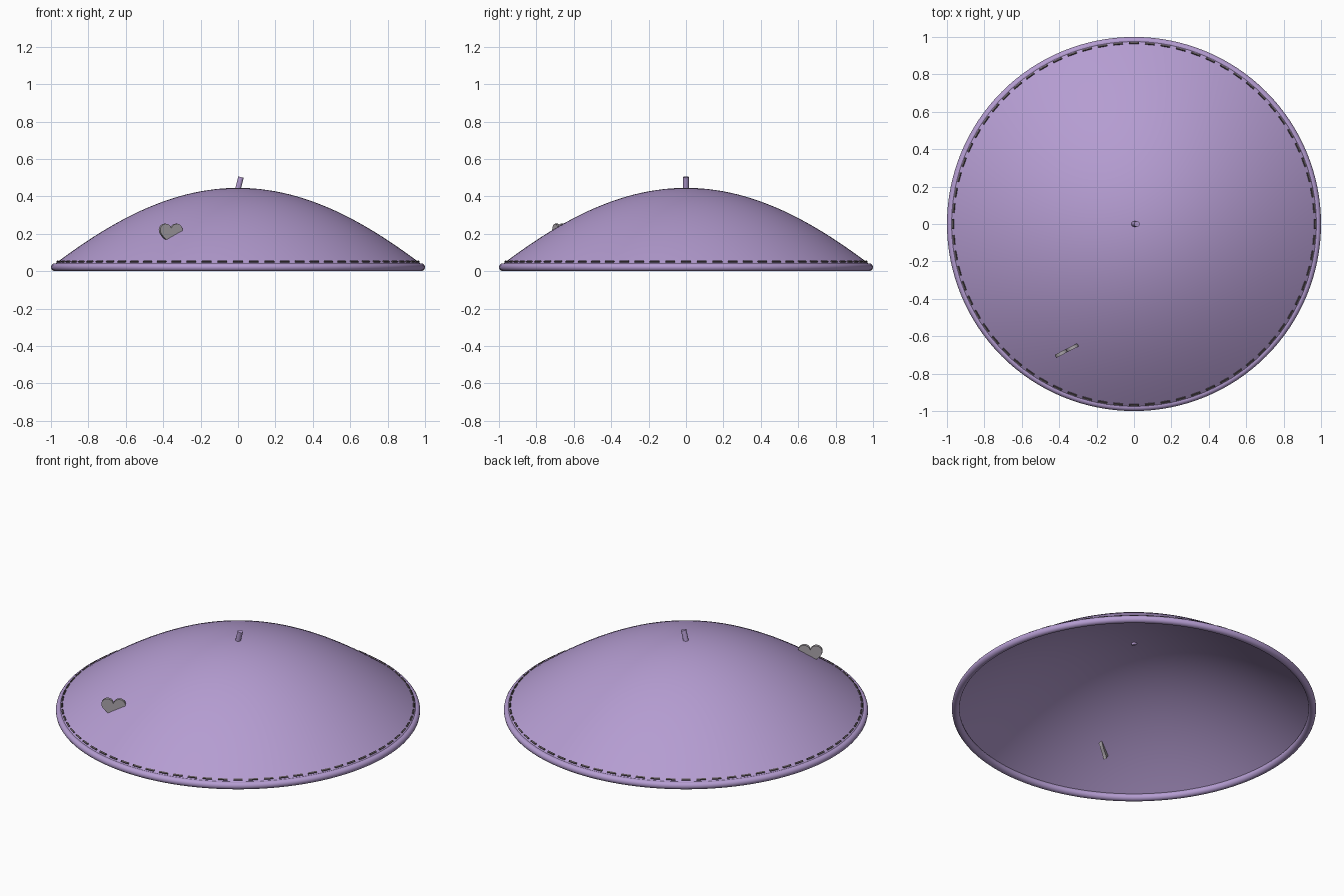
import bpy, bmesh, math
from mathutils import Matrix, Vector

if "Cube" in bpy.data.objects:
    bpy.data.objects.remove(bpy.data.objects["Cube"])


def material(name, rgb):
    m = bpy.data.materials.new(name)
    m.diffuse_color = (*rgb, 1)
    m.use_nodes = True
    m.node_tree.nodes["Principled BSDF"].inputs["Base Color"].default_value = m.diffuse_color
    return m


LILAC = material("lilac felt", (0.46, 0.335, 0.64))
GREY = material("grey metal", (0.40, 0.37, 0.40))
THREAD = material("dark thread", (0.11, 0.09, 0.10))


def finish(name, bm, mat, angle=40):
    bmesh.ops.recalc_face_normals(bm, faces=bm.faces)
    me = bpy.data.meshes.new(name)
    bm.to_mesh(me)
    bm.free()
    me.materials.append(mat)
    ob = bpy.data.objects.new(name, me)
    bpy.context.collection.objects.link(ob)
    bpy.ops.object.select_all(action='DESELECT')
    ob.select_set(True)
    bpy.context.view_layer.objects.active = ob
    bpy.ops.object.shade_smooth_by_angle(angle=math.radians(angle))
    return ob


def lathe(name, profile, mat, closed=False, steps=128):
    bm = bmesh.new()
    vs = [bm.verts.new((r, 0, z)) for r, z in profile]
    pairs = list(zip(vs, vs[1:])) + ([(vs[-1], vs[0])] if closed else [])
    es = [bm.edges.new(p) for p in pairs]
    bmesh.ops.spin(bm, geom=vs + es, cent=(0, 0, 0), axis=(0, 0, 1),
                   angle=2 * math.pi, steps=steps, use_duplicate=False)
    bmesh.ops.remove_doubles(bm, verts=bm.verts, dist=1e-5)
    return finish(name, bm, mat)


def dome_z(r):
    return 0.445 - 0.4625 * r ** 2 + 0.04 * r ** 4


# Crown: thin shell, outer curve down to the rim and inner curve back up
N = 32
outer = [(0.985 * i / N, dome_z(0.985 * i / N)) for i in range(N + 1)]
inner = [(0.972 * i / N, dome_z(0.972 * i / N) - 0.012) for i in range(N, -1, -1)]
lathe("crown", outer + inner, LILAC)

# Rolled rim
tube = [(0.979 + 0.021 * math.cos(a), 0.021 + 0.021 * math.sin(a))
        for a in (2 * math.pi * k / 16 for k in range(16))]
lathe("rolled_rim", tube, LILAC, closed=True)

# Ring of stitches just above the rim
bm = bmesh.new()
COUNT = 72
for k in range(COUNT):
    a = 2 * math.pi * k / COUNT
    r = 0.966
    slope = math.atan(2 * 0.4625 * r - 0.16 * r ** 3)
    mat = (Matrix.Rotation(a, 4, 'Z') @ Matrix.Translation((r, 0, dome_z(r) + 0.002))
           @ Matrix.Rotation(slope, 4, 'Y') @ Matrix.Diagonal((0.009, 0.052, 0.009, 1)))
    bmesh.ops.create_cube(bm, size=1, matrix=mat)
finish("stitches", bm, THREAD)

# Tilted stem on top
bm = bmesh.new()
bmesh.ops.create_cone(bm, cap_ends=True, segments=16, radius1=0.015, radius2=0.015,
                      depth=0.08, matrix=Matrix.Translation((0.006, 0, 0.464))
                      @ Matrix.Rotation(math.radians(14), 4, 'Y'))
finish("stem", bm, LILAC)

# Heart pin: upright plate, its tip sunk into the crown
bm = bmesh.new()
verts = []
for k in range(40):
    t = 2 * math.pi * k / 40
    x = 16 * math.sin(t) ** 3
    y = 13 * math.cos(t) - 5 * math.cos(2 * t) - 2 * math.cos(3 * t) - math.cos(4 * t)
    verts.append(bm.verts.new((x * 0.0042, -0.009, (y - 12) * 0.0042)))
face = bm.faces.new(verts)
ext = bmesh.ops.extrude_face_region(bm, geom=[face])
bmesh.ops.translate(bm, vec=Vector((0, 0.018, 0)),
                    verts=[v for v in ext["geom"] if isinstance(v, bmesh.types.BMVert)])
bmesh.ops.transform(bm, verts=bm.verts, matrix=Matrix.Translation((-0.36, -0.677, 0.254))
                    @ Matrix.Rotation(math.radians(27), 4, 'Z'))
finish("heart_pin", bm, GREY)
